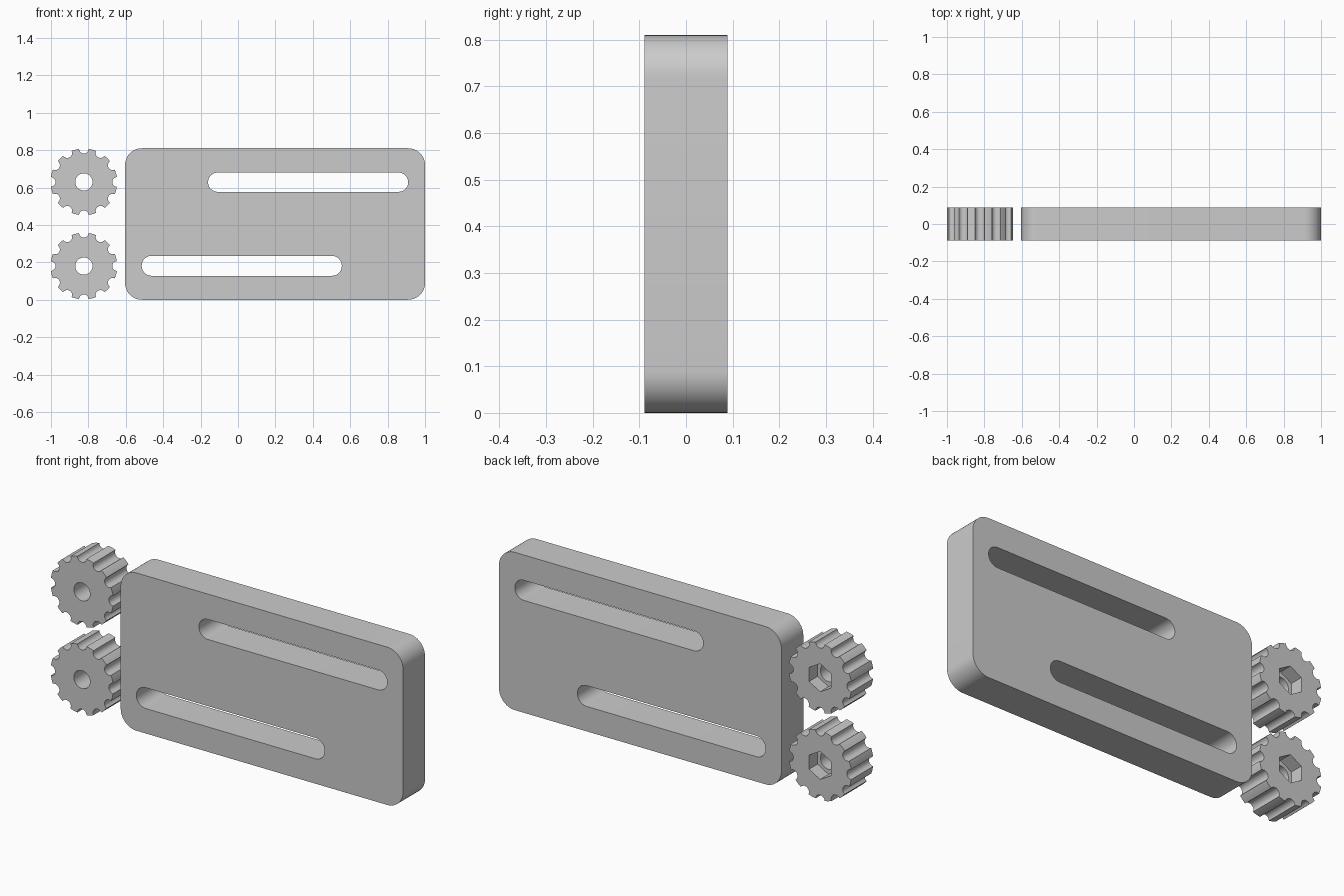
import bpy
import bmesh
from math import sin, cos, pi, radians, sqrt, acos, atan2
from mathutils import Vector

cube = bpy.data.objects.get("Cube")
if cube:
    bpy.data.objects.remove(cube, do_unlink=True)

HALF = 0.089  # half of the common thickness

grey = bpy.data.materials.new("plain_grey")
grey.use_nodes = True
colour = (0.6, 0.6, 0.6, 1)
grey.diffuse_color = colour
grey.node_tree.nodes["Principled BSDF"].inputs["Base Color"].default_value = colour


def arc(cx, cz, r, start, end, steps):
    """Points on an arc, angles in radians, both ends included."""
    return [(cx + r * cos(start + (end - start) * i / steps),
             cz + r * sin(start + (end - start) * i / steps)) for i in range(steps + 1)]


def ring(r, sides, turn=0.0):
    return arc(0, 0, r, turn, turn + 2 * pi, sides)[:-1]


def rounded_box(x0, x1, z0, z1, r, steps):
    """Rounded rectangle; becomes a slot when r is half the height."""
    centres = [(x1 - r, z1 - r), (x0 + r, z1 - r), (x0 + r, z0 + r), (x1 - r, z0 + r)]
    points = []
    for k, (cx, cz) in enumerate(centres):
        for p in arc(cx, cz, r, k * pi / 2, (k + 1) * pi / 2, steps):
            if not points or (Vector(p) - Vector(points[-1])).length > 1e-5:
                points.append(p)
    return points


def knob_outline(r, notch, count):
    """Circle with round notches centred on its rim."""
    half = 2 * math_asin(notch / (2 * r))
    points = []
    for k in range(count):
        a = 2 * pi * k / count
        cx, cz = r * cos(a), r * sin(a)
        start = atan2(r * sin(a - half) - cz, r * cos(a - half) - cx)
        sweep = 2 * acos(notch / (2 * r))
        points += arc(cx, cz, notch, start, start - sweep, 10)
        points += arc(0, 0, r, a + half, a + 2 * pi / count - half, 5)[1:-1]
    return points


def math_asin(v):
    return atan2(v, sqrt(1 - v * v))


def loop(bm, points, y):
    """Closed edge loop at depth y."""
    verts = [bm.verts.new((x, y, z)) for x, z in points]
    edges = [bm.edges.new((v, verts[(i + 1) % len(verts)])) for i, v in enumerate(verts)]
    return verts, edges


def wall(bm, a, b):
    n = len(a[0])
    for i in range(n):
        j = (i + 1) % n
        bm.faces.new((a[0][i], a[0][j], b[0][j], b[0][i]))


def cap(bm, *loops):
    bmesh.ops.triangle_fill(bm, use_beauty=True, edges=[e for l in loops for e in l[1]])


def finish(bm, name, location=(0, 0, 0)):
    bmesh.ops.recalc_face_normals(bm, faces=bm.faces[:])
    mesh = bpy.data.meshes.new(name)
    bm.to_mesh(mesh)
    bm.free()
    mesh.materials.append(grey)
    obj = bpy.data.objects.new(name, mesh)
    obj.location = location
    bpy.context.collection.objects.link(obj)
    bpy.ops.object.select_all(action="DESELECT")
    obj.select_set(True)
    bpy.context.view_layer.objects.active = obj
    bpy.ops.object.shade_smooth_by_angle(angle=radians(30))


# Slotted plate
bm = bmesh.new()
outlines = [rounded_box(-0.604, 1, 0, 0.81, 0.09, 12),
            rounded_box(-0.16, 0.91, 0.577, 0.68, 0.0515, 10),
            rounded_box(-0.515, 0.555, 0.128, 0.235, 0.0535, 10)]
front = [loop(bm, p, -HALF) for p in outlines]
back = [loop(bm, p, HALF) for p in outlines]
for f, b in zip(front, back):
    wall(bm, f, b)
cap(bm, *front)
cap(bm, *back)
finish(bm, "slotted_plate")

# Notched knobs with a bolt hole and a hexagonal nut pocket at the back
for name, z in (("lower_knob", 0.18), ("upper_knob", 0.63)):
    bm = bmesh.new()
    floor = HALF - 0.068
    rim = knob_outline(0.178, 0.026, 12)
    hole = ring(0.046, 32)
    nut = ring(0.072, 6, pi / 6)
    rim_front, rim_back = loop(bm, rim, -HALF), loop(bm, rim, HALF)
    hole_front, hole_floor = loop(bm, hole, -HALF), loop(bm, hole, floor)
    nut_floor, nut_back = loop(bm, nut, floor), loop(bm, nut, HALF)
    wall(bm, rim_front, rim_back)
    wall(bm, hole_front, hole_floor)
    wall(bm, nut_floor, nut_back)
    cap(bm, rim_front, hole_front)
    cap(bm, nut_floor, hole_floor)
    cap(bm, rim_back, nut_back)
    finish(bm, name, (-0.824, 0, z))
